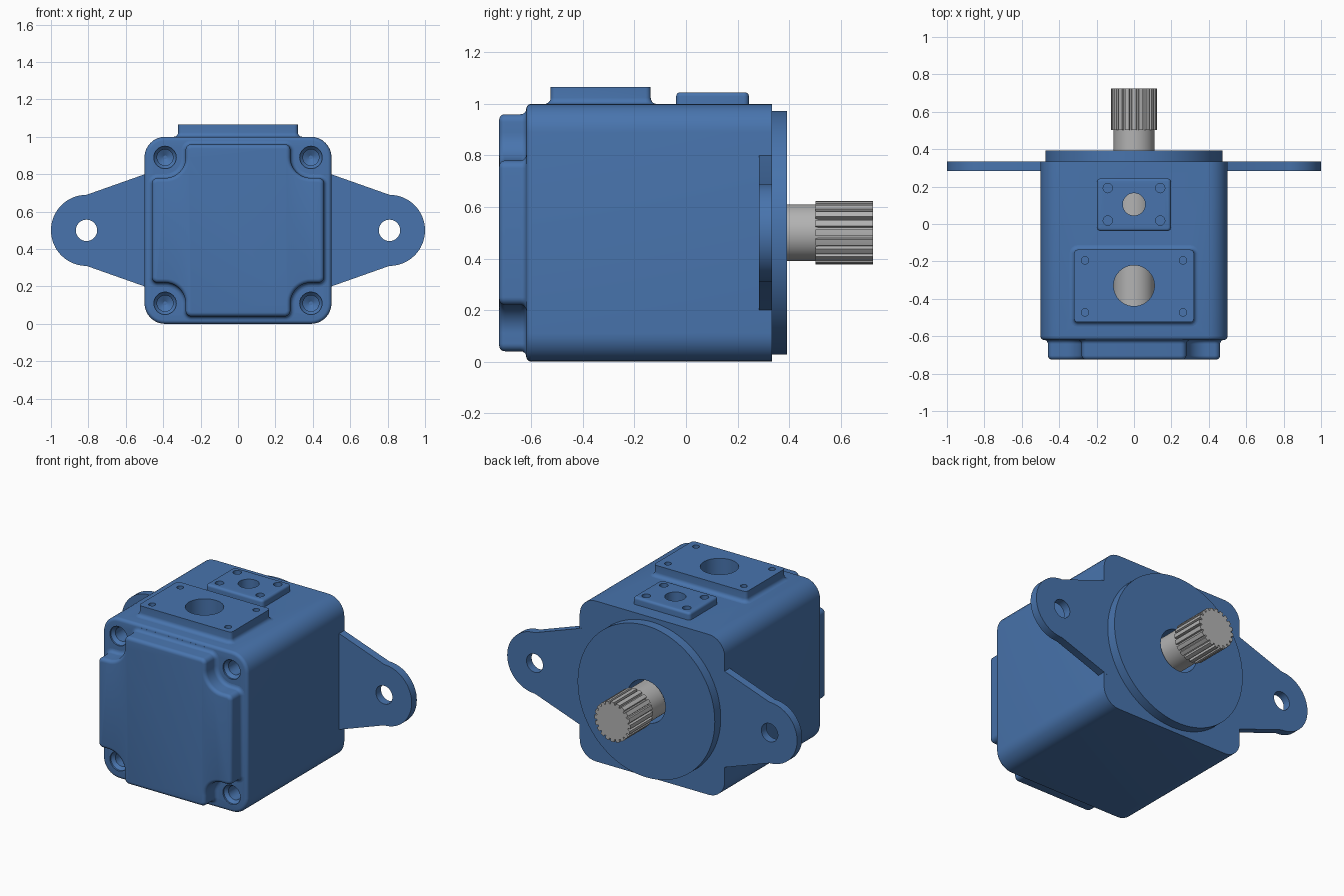
import bpy, bmesh
from math import sin, cos, pi, radians
from mathutils import Vector

if "Cube" in bpy.data.objects:
    bpy.data.objects.remove(bpy.data.objects["Cube"])


def material(name, rgb):
    m = bpy.data.materials.new(name)
    m.diffuse_color = (*rgb, 1)
    m.use_nodes = True
    m.node_tree.nodes["Principled BSDF"].inputs["Base Color"].default_value = m.diffuse_color
    return m


BLUE = material("blue paint", (0.065, 0.175, 0.42))
STEEL = material("steel", (0.45, 0.45, 0.45))


def arc(cx, cy, r, a0, a1, n=8):
    return [(cx + r * cos(radians(a0 + (a1 - a0) * i / n)),
             cy + r * sin(radians(a0 + (a1 - a0) * i / n))) for i in range(n + 1)]


def rounded_rect(x0, x1, y0, y1, r, n=8):
    return (arc(x1 - r, y1 - r, r, 0, 90, n) + arc(x0 + r, y1 - r, r, 90, 180, n)
            + arc(x0 + r, y0 + r, r, 180, 270, n) + arc(x1 - r, y0 + r, r, 270, 360, n))


def circle(cx, cy, r, n=48):
    return arc(cx, cy, r, 0, 360, n)[:-1]


def offset(pts, d):
    """Move a counter-clockwise outline outwards by d."""
    if d == 0:
        return pts
    out = []
    for i, p in enumerate(pts):
        p, a, b = Vector(p), Vector(pts[i - 1]), Vector(pts[(i + 1) % len(pts)])
        e1, e2 = (p - a).normalized(), (b - p).normalized()
        n1, n2 = Vector((e1.y, -e1.x)), Vector((e2.y, -e2.x))
        out.append(tuple(p + (n1 + n2) * (d / (1 + n1.dot(n2)))))
    return out


def loft(name, outline, rings, axis="Y", mat=BLUE):
    """Skin one outline through (offset, position) rings along an axis."""
    bm = bmesh.new()
    loops = []
    for d, h in rings:
        loops.append([bm.verts.new((u, h, v) if axis == "Y" else (u, v, h))
                      for u, v in offset(outline, d)])
    n = len(outline)
    for a, b in zip(loops, loops[1:]):
        for i in range(n):
            bm.faces.new((a[i], a[(i + 1) % n], b[(i + 1) % n], b[i]))
    bm.faces.new(loops[0])
    bm.faces.new(loops[-1])
    bmesh.ops.recalc_face_normals(bm, faces=bm.faces)
    me = bpy.data.meshes.new(name)
    bm.to_mesh(me)
    bm.free()
    me.materials.append(mat)
    ob = bpy.data.objects.new(name, me)
    bpy.context.collection.objects.link(ob)
    return ob


def cut(target, cutters):
    """Subtract each cutter, then bake the result."""
    for c in cutters:
        c.hide_render = True
        mod = target.modifiers.new("hole", "BOOLEAN")
        mod.operation, mod.solver, mod.object = "DIFFERENCE", "EXACT", c
    dg = bpy.context.evaluated_depsgraph_get()
    me = bpy.data.meshes.new_from_object(target.evaluated_get(dg))
    target.modifiers.clear()
    target.data = me


# Rounded steps: convex rim and concave root, as (offset, position) rings
def rim(r, top, s):
    return [(-r * (1 - cos(t)), top - s * r * (1 - sin(t)))
            for t in (i * pi / 10 for i in range(6))]


def root(r, base, s):
    return [(r * (1 - sin(t)), base + s * r * (1 - cos(t)))
            for t in (i * pi / 10 for i in range(6))]


# Main housing
body = loft("housing", rounded_rect(-0.5, 0.5, 0, 1, 0.11),
            [(0, 0.333)] + rim(0.02, -0.62, -1))

# End cover with scooped corners
quarter = (arc(0.43, 0.25, 0.03, 0, 90, 6) + arc(0.39, 0.39, 0.11, 270, 180, 12)
           + arc(0.25, 0.43, 0.03, 0, 90, 6))
outline = []
for k in range(4):
    c, s = cos(k * pi / 2), sin(k * pi / 2)
    outline += [(x * c - y * s, x * s + y * c + 0.5) for x, y in quarter]
cover = loft("end_cover", outline,
             [(0.022, -0.61)] + root(0.022, -0.62, -1) + rim(0.022, -0.725, -1))

# Pilot disc on the shaft side
disc = loft("pilot_disc", circle(0, 0.5, 0.473, 96), [(0, 0.32), (0, 0.392)])

# Mounting ears
for side, label in ((1, "right"), (-1, "left")):
    shape = [(0.47, 0.19)] + arc(0.81, 0.5, 0.19, -90, 90, 32) + [(0.47, 0.81)]
    if side < 0:
        shape = [(-x, z) for x, z in reversed(shape)]
    ear = loft(label + "_ear", shape, [(0, 0.283), (0, 0.3335)])
    cut(ear, [loft("ear_hole_cutter", circle(side * 0.81, 0.5, 0.057), [(0, 0.2), (0, 0.4)])])

# Port pads on top
large = loft("large_port_pad", rounded_rect(-0.32, 0.32, -0.525, -0.137, 0.02, 4),
             [(0.024, 0.985)] + root(0.024, 1.0, 1) + [(0, 1.066)], "Z")
small = loft("small_port_pad", rounded_rect(-0.197, 0.197, -0.038, 0.244, 0.02, 4),
             [(0, 0.985)] + rim(0.015, 1.045, 1), "Z")

# Port openings, pad screw holes and shaft bore
port_a = loft("large_port_cutter", circle(0, -0.33, 0.109), [(0, 0.5), (0, 1.2)], "Z")
port_b = loft("small_port_cutter", circle(0, 0.105, 0.06), [(0, 0.5), (0, 1.2)], "Z")
bore = loft("bore_cutter", circle(0, 0.5, 0.132), [(0, -0.5), (0, 0.5)])


def screw_cutters(xs, ys, r):
    return [loft("screw_cutter", circle(x, y, r, 20), [(0, 0.92), (0, 1.2)], "Z")
            for x in xs for y in ys]


large_screws = screw_cutters((-0.262, 0.262), (-0.472, -0.195), 0.02)
small_screws = screw_cutters((-0.14, 0.14), (0.018, 0.192), 0.025)

# Countersunk corner bolt holes in the housing front
bolt_holes = [loft("bolt_cutter", circle(x, z, 0.06, 32),
                   [(0, -0.7), (0, -0.61), (-0.017, -0.59), (-0.017, -0.48), (-0.05, -0.46)])
              for x in (-0.39, 0.39) for z in (0.11, 0.89)]

cut(body, [bore, port_a, port_b] + large_screws + small_screws + bolt_holes)
cut(disc, [bore])
cut(large, [port_a] + large_screws)
cut(small, [port_b] + small_screws)

# Drive shaft and its splined end
loft("drive_shaft", circle(0, 0.5, 0.11, 64), [(0, -0.5), (0, 0.51)], mat=STEEL)
teeth, spline = 20, []
for k in range(teeth):
    a = 360 * k / teeth
    spline += arc(0, 0.5, 0.124, a - 5.5, a + 5.5, 2)
    spline += arc(0, 0.5, 0.108, a + 7, a + 11, 1)
loft("shaft_spline", spline, [(0, 0.502), (0, 0.725)], mat=STEEL)

# Remove the cutters and smooth the curved surfaces
for ob in list(bpy.data.objects):
    if ob.name.split(".")[0].endswith("cutter"):
        bpy.data.objects.remove(ob, do_unlink=True)
bpy.ops.object.select_all(action="SELECT")
bpy.context.view_layer.objects.active = body
bpy.ops.object.shade_smooth_by_angle(angle=radians(30))
